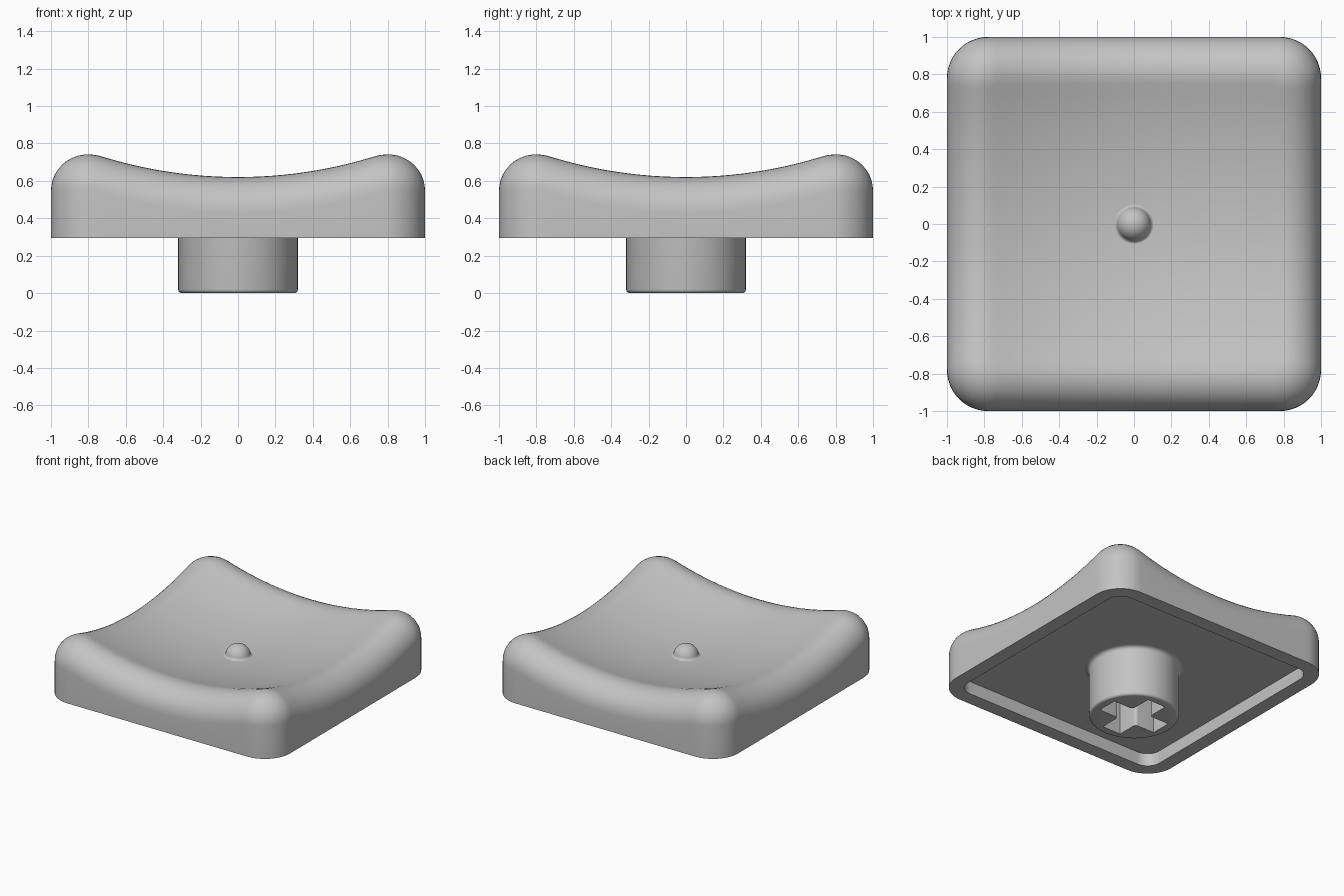
import bpy, bmesh, math
from mathutils import Vector

cube = bpy.data.objects.get("Cube")
if cube:
    bpy.data.objects.remove(cube, do_unlink=True)

grey = bpy.data.materials.new("plain_grey")
grey.use_nodes = True
colour = (0.55, 0.55, 0.55, 1)
grey.diffuse_color = colour
grey.node_tree.nodes["Principled BSDF"].inputs["Base Color"].default_value = colour


def make_object(name, bm):
    bmesh.ops.recalc_face_normals(bm, faces=bm.faces)
    mesh = bpy.data.meshes.new(name)
    bm.to_mesh(mesh)
    bm.free()
    mesh.materials.append(grey)
    obj = bpy.data.objects.new(name, mesh)
    bpy.context.collection.objects.link(obj)
    return obj


def smooth(obj):
    bpy.ops.object.select_all(action='DESELECT')
    obj.select_set(True)
    bpy.context.view_layer.objects.active = obj
    bpy.ops.object.shade_smooth_by_angle(angle=math.radians(35))


def loft(name, rings, start=None, end=None):
    """Skin closed rings in order; optional end points close the fans."""
    bm = bmesh.new()
    loops = [[bm.verts.new(p) for p in ring] for ring in rings]
    n = len(loops[0])
    for a, b in zip(loops, loops[1:]):
        for i in range(n):
            j = (i + 1) % n
            bm.faces.new((a[i], a[j], b[j], b[i]))
    for tip, ring in ((start, loops[0]), (end, loops[-1])):
        if tip is None:
            bm.faces.new(ring)
        else:
            v = bm.verts.new(tip)
            for i in range(n):
                bm.faces.new((v, ring[i], ring[(i + 1) % n]))
    return make_object(name, bm)


def rounded_square(half, radius, arc=12, side=24):
    """Points and outward normals round a square with round corners."""
    out = []
    c = half - radius
    for q in range(4):
        turn = q * math.pi / 2
        for i in range(arc + 1):
            t = turn + i / arc * math.pi / 2
            n = Vector((math.cos(t), math.sin(t), 0))
            k = turn + math.pi / 4
            corner = Vector((math.cos(k), math.sin(k), 0)) * c * math.sqrt(2)
            out.append((corner + n * radius, n))
        last, n = out[-1]
        step = Vector((-n.y, n.x, 0)) * 2 * c / side
        out += [(last + step * i, n) for i in range(1, side)]
    return out


def circle(r, z, n=64):
    return [(r * math.cos(math.tau * i / n), r * math.sin(math.tau * i / n), z)
            for i in range(n)]


def arc(cx, cz, r, a0, a1, steps):
    """Profile points (radius, height) along an arc, angles in degrees."""
    angles = [math.radians(a0 + (a1 - a0) * i / steps) for i in range(steps + 1)]
    return [(cx + r * math.cos(a), cz + r * math.sin(a)) for a in angles]


# Cap: spherical dish, rolled rim, straight walls and a shallow hollow below
BASE, CEILING, ROLL = 0.295, 0.395, 0.19
DISH_R, DISH_Z = 2.59, 3.09
dish_centre = Vector((0, 0, DISH_Z))


def dish(x, y):
    return DISH_Z - math.sqrt(DISH_R ** 2 - x * x - y * y)


outline = rounded_square(1, 0.22)
steps = 12
roll_rings = [[] for _ in range(steps + 1)]
for p, n in outline:
    c = p - n * ROLL
    c.z = DISH_Z - math.sqrt((DISH_R + ROLL) ** 2 - c.x ** 2 - c.y ** 2)
    up = (dish_centre - c).normalized()
    angle = n.angle(up)
    for i, ring in enumerate(roll_rings):
        t = i / steps
        d = n * math.sin((1 - t) * angle) + up * math.sin(t * angle)
        ring.append(c + d / math.sin(angle) * ROLL)
rim = roll_rings[-1]
dish_rings = [[Vector((p.x * s, p.y * s, dish(p.x * s, p.y * s))) for p in rim]
              for s in [i / 16 for i in range(1, 16)]]
hollow = rounded_square(0.89, 0.11)
rings = dish_rings + roll_rings[::-1]
rings.append([Vector((p.x, p.y, BASE)) for p, n in outline])
for z in (BASE, CEILING):
    rings.append([Vector((p.x, p.y, z)) for p, n in hollow])
cap = loft("cap", rings, start=(0, 0, dish(0, 0)), end=(0, 0, CEILING))
smooth(cap)

# Touch bump in the middle of the dish, with a soft foot
floor = dish(0, 0)
profile = arc(0, floor, 0.09, 86, 15, 12) + arc(0.113, floor + 0.026, 0.026, 195, 270, 5)
profile.append((0.113, floor - 0.02))
bump = loft("touch_bump", [circle(r, z) for r, z in profile], start=(0, 0, floor + 0.09))
smooth(bump)

# Round stem with a softened end and a flared root
profile = arc(0.30, 0.02, 0.02, -90, 0, 4)
profile += arc(0.35, CEILING - 0.03, 0.03, 180, 90, 5) + [(0.35, CEILING + 0.03)]
stem = loft("stem", [circle(r, z) for r, z in profile])

# Cross-shaped socket cut into the stem
LONG, HALF, SOFT = 0.25, 0.08, 0.025
cross = []
for q in range(4):
    turn = q * math.pi / 2
    pts = [(LONG, -HALF), (LONG, HALF)]
    pts += arc(HALF + SOFT, HALF + SOFT, SOFT, 270, 180, 5)
    cross += [(x * math.cos(turn) - y * math.sin(turn),
               x * math.sin(turn) + y * math.cos(turn)) for x, y in pts]
cutter = loft("socket_cutter", [[(x, y, z) for x, y in cross] for z in (-0.1, 0.36)])
cutter.hide_render = True
cut = stem.modifiers.new("socket", 'BOOLEAN')
cut.operation = 'DIFFERENCE'
cut.solver = 'EXACT'
cut.object = cutter
bpy.context.view_layer.objects.active = stem
bpy.ops.object.modifier_apply(modifier=cut.name)
bpy.data.objects.remove(cutter, do_unlink=True)
smooth(stem)
